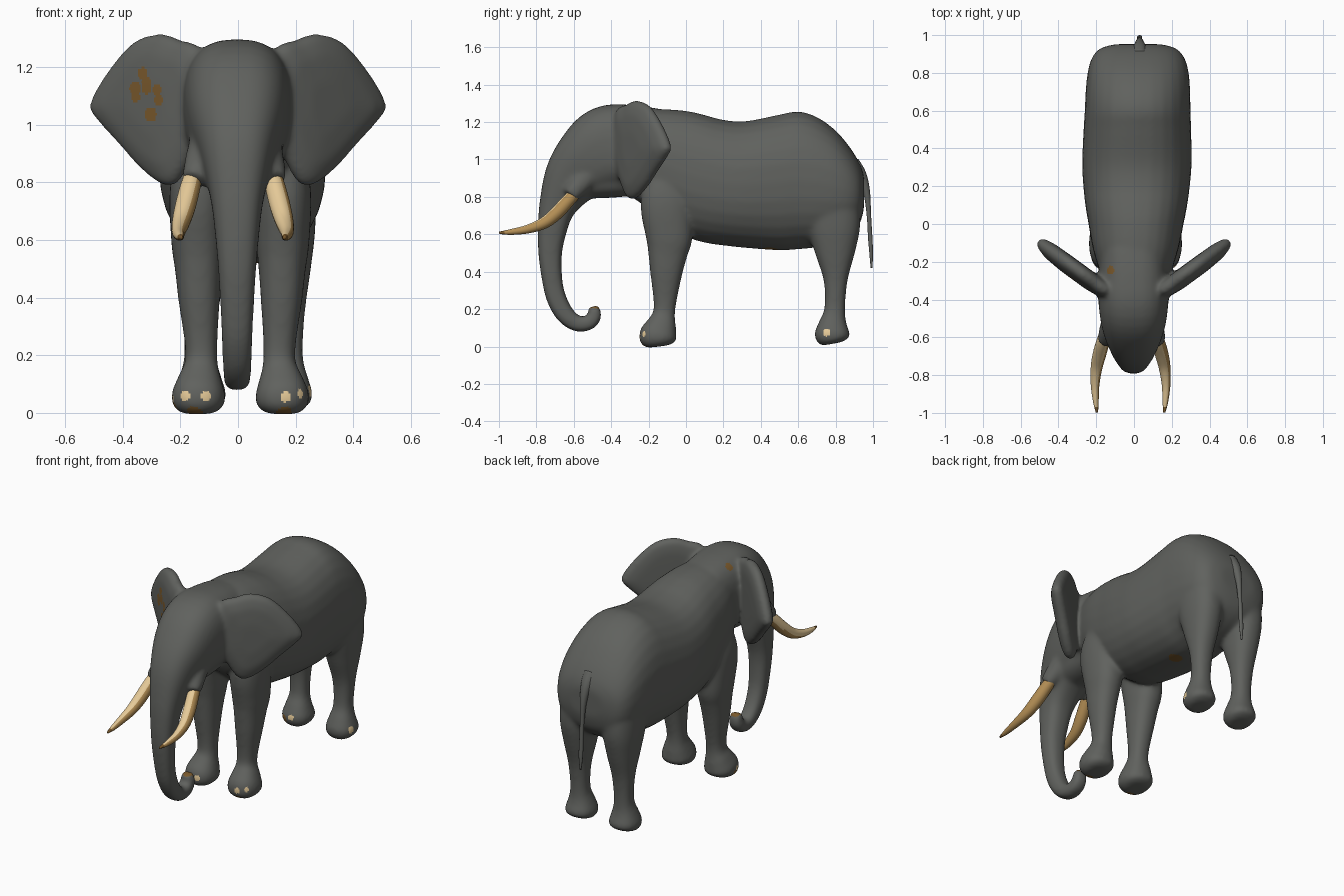
import bpy, bmesh, math
from mathutils import Vector


def material(name, rgb):
    m = bpy.data.materials.new(name)
    m.diffuse_color = (*rgb, 1)
    return m


GREY = material("dark grey hide", (0.117, 0.121, 0.112))
BROWN = material("dusty brown", (0.19, 0.098, 0.025))
CREAM = material("ivory cream", (0.80, 0.60, 0.32))
TAN = material("ivory tan", (0.45, 0.27, 0.09))


def spline(pts, steps=5, closed=False):
    """Catmull-Rom interpolation of tuples of any length."""
    n, out = len(pts), []
    for i in range(n if closed else n - 1):
        if closed:
            q = [pts[(i + k) % n] for k in (-1, 0, 1, 2)]
        else:
            q = [pts[min(max(i + k, 0), n - 1)] for k in (-1, 0, 1, 2)]
        for s in range(steps):
            t = s / steps
            out.append([0.5 * (2 * b + (c - a) * t + (2 * a - 5 * b + 4 * c - d) * t * t
                               + (3 * b - a - 3 * c + d) * t ** 3) for a, b, c, d in zip(*q)])
    return out if closed else out + [list(pts[-1])]


def skin_rings(bm, rings):
    """Bridge equal rings of vertices and cap both ends."""
    n = len(rings[0])
    for r, q in zip(rings, rings[1:]):
        for k in range(n):
            j = (k + 1) % n
            bm.faces.new((r[k], r[j], q[j], q[k]))
    bm.faces.new(rings[0])
    bm.faces.new(rings[-1])


def loft(bm, pts, power=2.3, seg=28, facing=None):
    """Closed tube through (x, y, z, half width, half depth) rings."""
    rings, pts = [], spline(pts)
    for i, (x, y, z, rx, rn) in enumerate(pts):
        t = Vector(pts[min(i + 1, len(pts) - 1)][:3]) - Vector(pts[max(i - 1, 0)][:3])
        t = Vector(facing) if facing else t.normalized()
        u = Vector((1, 0, 0))
        u = (u - t * t.dot(u)).normalized()
        n = t.cross(u)
        ring = []
        for k in range(seg):
            a = 2 * math.pi * k / seg
            c, s = math.cos(a), math.sin(a)
            c = math.copysign(abs(c) ** (2 / power), c)
            s = math.copysign(abs(s) ** (2 / power), s)
            ring.append(bm.verts.new(Vector((x, y, z)) + u * c * rx + n * s * rn))
        rings.append(ring)
    skin_rings(bm, rings)


def make_object(name, bm, mats):
    bmesh.ops.recalc_face_normals(bm, faces=bm.faces)
    me = bpy.data.meshes.new(name)
    bm.to_mesh(me)
    bm.free()
    for m in mats:
        me.materials.append(m)
    me.shade_smooth()
    ob = bpy.data.objects.new(name, me)
    bpy.context.collection.objects.link(ob)
    return ob


skin = bmesh.new()

# torso, upright rings: (y, top, bottom, half width)
torso = [(-0.32, 1.24, 0.82, 0.165), (-0.15, 1.268, 0.70, 0.222), (0.0, 1.26, 0.59, 0.252),
         (0.1, 1.238, 0.555, 0.27), (0.2, 1.212, 0.54, 0.282), (0.32, 1.205, 0.527, 0.29),
         (0.5, 1.24, 0.514, 0.285), (0.6, 1.257, 0.52, 0.28), (0.7, 1.227, 0.53, 0.277),
         (0.8, 1.155, 0.555, 0.268), (0.88, 1.06, 0.60, 0.245), (0.93, 0.975, 0.66, 0.20),
         (0.952, 0.91, 0.74, 0.12)]
loft(skin, [(0.008 + 0.014 * min(1, max(0, y + 0.2)), y, (t + b) / 2, w, (t - b) / 2)
            for y, t, b, w in torso], facing=(0, 1, 0))

# head running on into the trunk: (y, z, half width, half depth)
head = [(-0.15, 1.05, 0.175, 0.22), (-0.30, 1.06, 0.185, 0.232), (-0.42, 1.05, 0.185, 0.235),
        (-0.53, 0.98, 0.165, 0.195), (-0.62, 0.88, 0.127, 0.15), (-0.69, 0.74, 0.092, 0.098),
        (-0.718, 0.6, 0.075, 0.075), (-0.726, 0.48, 0.065, 0.062), (-0.713, 0.34, 0.057, 0.054),
        (-0.69, 0.25, 0.053, 0.053), (-0.645, 0.17, 0.05, 0.05), (-0.58, 0.122, 0.047, 0.043),
        (-0.515, 0.13, 0.045, 0.04), (-0.488, 0.17, 0.042, 0.037), (-0.497, 0.215, 0.035, 0.028)]
loft(skin, [(-0.003, *p) for p in head], 2.6)

# jaw
loft(skin, [(-0.003, -0.25, 0.91, 0.13, 0.10), (-0.003, -0.40, 0.90, 0.135, 0.105),
            (-0.003, -0.53, 0.885, 0.125, 0.095), (-0.003, -0.61, 0.86, 0.085, 0.075)])

# legs: (z, y, x, half width, half depth)
front_leg = [(1.0, -0.05, 0.12, 0.06, 0.08), (0.8, -0.105, 0.147, 0.095, 0.135),
             (0.6, -0.09, 0.147, 0.093, 0.127), (0.5, -0.097, 0.145, 0.082, 0.107),
             (0.4, -0.105, 0.143, 0.073, 0.088),
             (0.2, -0.115, 0.135, 0.055, 0.058), (0.12, -0.13, 0.14, 0.075, 0.08),
             (0.06, -0.148, 0.145, 0.094, 0.102), (0.02, -0.148, 0.146, 0.085, 0.092),
             (0.0, -0.146, 0.146, 0.055, 0.06)]
hind_leg = [(1.0, 0.72, 0.13, 0.07, 0.10), (0.82, 0.77, 0.145, 0.10, 0.14),
            (0.65, 0.79, 0.147, 0.103, 0.143), (0.5, 0.797, 0.148, 0.086, 0.107),
            (0.35, 0.80, 0.15, 0.064, 0.064),
            (0.2, 0.795, 0.15, 0.056, 0.056), (0.12, 0.785, 0.15, 0.075, 0.077),
            (0.07, 0.782, 0.15, 0.09, 0.095), (0.035, 0.782, 0.15, 0.083, 0.085),
            (0.015, 0.785, 0.15, 0.055, 0.055)]
for side in (-1, 1):
    for leg, off in ((front_leg, 0.008), (hind_leg, 0.019)):
        loft(skin, [(side * x + off, y, z, rx, ry) for z, y, x, rx, ry in leg])

    # tusk sockets
    loft(skin, [(side * 0.09 - 0.008, -0.45, 0.98, 0.06, 0.06),
                (side * 0.118 - 0.012, -0.56, 0.875, 0.055, 0.06),
                (side * 0.142 - 0.012, -0.62, 0.805, 0.042, 0.044)], 2)

    # ears: front outline on a slanted plane, thick in the middle and thin at the rim
    outline = spline([(0.13, 1.25), (0.20, 1.293), (0.27, 1.315), (0.36, 1.285), (0.45, 1.18),
                      (0.508, 1.075), (0.495, 1.03), (0.42, 0.945), (0.32, 0.835),
                      (0.235, 0.785), (0.18, 0.85), (0.13, 1.0)], 4, True)
    push = Vector((side * -0.57, 0.8, 0))
    layers = []
    for scale, d in ((0.35, -0.058), (0.72, -0.05), (0.93, -0.032), (1, -0.012),
                     (1, 0.012), (0.93, 0.03), (0.72, 0.04), (0.35, 0.042)):
        ring = []
        for x, z in outline:
            x, z = 0.28 + (x - 0.28) * scale, 1.06 + (z - 1.06) * scale
            ring.append(skin.verts.new(Vector((side * x, -0.315 + 0.73 * (x - 0.2), z)) + push * d))
        layers.append(ring)
    skin_rings(skin, layers)

# fuse the hide into one smooth surface
hide = make_object("elephant_hide", skin, (GREY, BROWN, CREAM))
rm = hide.modifiers.new("fuse", 'REMESH')
rm.mode = 'VOXEL'
rm.voxel_size = 0.009
rm.use_smooth_shade = True
sm = hide.modifiers.new("soften", 'SMOOTH')
sm.factor = 0.5
sm.iterations = 30
bpy.context.view_layer.update()
fused = bpy.data.meshes.new_from_object(hide.evaluated_get(bpy.context.evaluated_depsgraph_get()))
hide.modifiers.clear()
hide.data = fused
fused.name = "elephant_hide"
fused.materials.clear()
for m in (GREY, BROWN, CREAM):
    fused.materials.append(m)
bpy.context.view_layer.update()

# toenails and dusty marks: (x, y, z, radius, material index), snapped to the hide
marks = [(-0.198, -0.25, 0.06, 0.014, 2), (-0.18, -0.25, 0.06, 0.014, 2),
         (-0.11, -0.25, 0.06, 0.017, 2), (0.165, -0.26, 0.055, 0.018, 2),
         (0.22, -0.23, 0.068, 0.015, 2), (-0.24, -0.18, 0.05, 0.013, 2),
         (0.26, 0.75, 0.075, 0.02, 2), (-0.12, 0.68, 0.075, 0.018, 2),
         (-0.18, 0.69, 0.05, 0.025, 1), (-0.235, -0.17, 0.015, 0.022, 1),
         (-0.325, -0.28, 1.175, 0.022, 1), (-0.305, -0.28, 1.145, 0.02, 1),
         (-0.35, -0.26, 1.125, 0.024, 1), (-0.345, -0.26, 1.095, 0.018, 1),
         (-0.31, -0.29, 1.125, 0.02, 1), (-0.27, -0.31, 1.12, 0.018, 1),
         (-0.262, -0.31, 1.085, 0.018, 1), (-0.295, -0.30, 1.035, 0.025, 1),
         (-0.15, -0.24, 1.28, 0.025, 1),
         (0.07, 0.45, 0.50, 0.04, 1), (0, -0.49, 0.24, 0.03, 1),
         (-0.15, -0.22, 0.0, 0.028, 1), (0.16, -0.22, 0.0, 0.028, 1)]
spots = [(hide.closest_point_on_mesh((x, y, z))[1], r, m) for x, y, z, r, m in marks]
for f in fused.polygons:
    f.material_index = 0
    for co, r, m in spots:
        if (f.center - co).length < r:
            f.material_index = m
            break

# tusks: cream, with stained underside, inner edge and tip
for side, label in ((-1, "left"), (1, "right")):
    bm = bmesh.new()
    off = -0.018
    loft(bm, [(side * x + off, y, z, r, r) for x, y, z, r in (
        (0.135, -0.58, 0.83, 0.03), (0.147, -0.625, 0.785, 0.035), (0.165, -0.69, 0.715, 0.036),
        (0.18, -0.76, 0.66, 0.031), (0.188, -0.85, 0.627, 0.023), (0.184, -0.94, 0.612, 0.015),
        (0.178, -0.998, 0.608, 0.006))], 2, 20)
    tusk = make_object("tusk_" + label, bm, (CREAM, TAN, BROWN))
    for f in tusk.data.polygons:
        stained = f.normal.z < -0.2 or f.normal.x > 0.6
        f.material_index = 2 if f.center.y < -0.965 else 1 if stained else 0

# tail
bm = bmesh.new()
loft(bm, [(0.03, y, z, rx, ry) for y, z, rx, ry in (
    (0.89, 0.98, 0.045, 0.04), (0.935, 0.92, 0.033, 0.03), (0.965, 0.83, 0.02, 0.019),
    (0.978, 0.70, 0.013, 0.012), (0.985, 0.58, 0.013, 0.012), (0.99, 0.50, 0.013, 0.01),
    (0.992, 0.42, 0.005, 0.005))], 2, 14)
make_object("tail", bm, (GREY,))
